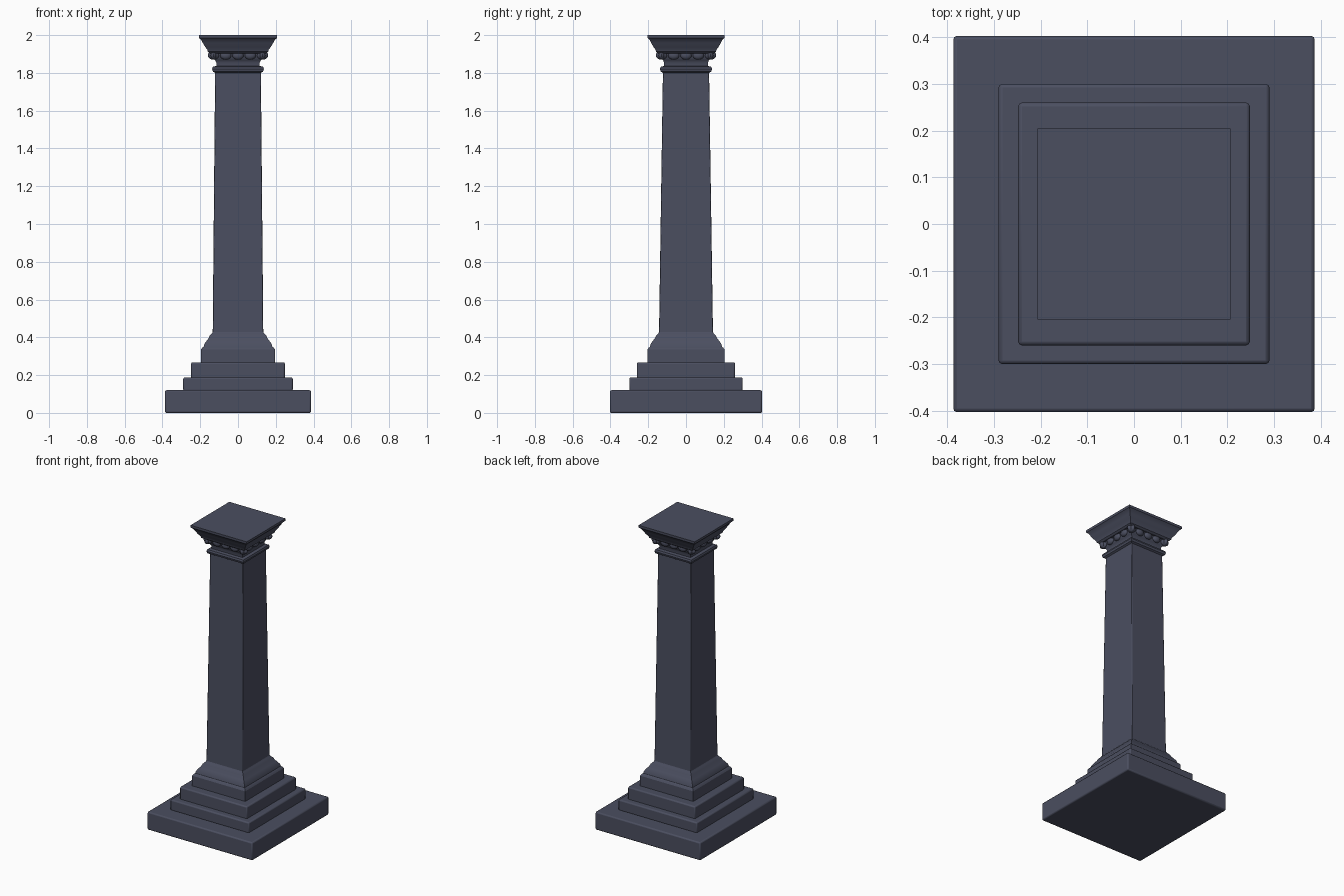
import bpy, bmesh
from mathutils import Matrix

cube = bpy.data.objects.get("Cube")
if cube:
    bpy.data.objects.remove(cube, do_unlink=True)

stone = bpy.data.materials.new("slate_stone")
stone.use_nodes = True
COLOR = (0.070, 0.077, 0.117, 1)
stone.diffuse_color = COLOR
stone.node_tree.nodes["Principled BSDF"].inputs["Base Color"].default_value = COLOR


def finish(name, bm, bevel=0.0):
    """Turn a bmesh into a stone object with softened edges."""
    bmesh.ops.recalc_face_normals(bm, faces=bm.faces)
    mesh = bpy.data.meshes.new(name)
    bm.to_mesh(mesh)
    bm.free()
    mesh.materials.append(stone)
    obj = bpy.data.objects.new(name, mesh)
    bpy.context.collection.objects.link(obj)
    if bevel:
        mod = obj.modifiers.new("Soft edges", "BEVEL")
        mod.width = bevel
        mod.segments = 2
    bpy.ops.object.select_all(action="DESELECT")
    obj.select_set(True)
    bpy.context.view_layer.objects.active = obj
    bpy.ops.object.shade_smooth_by_angle()
    return obj


def square_loft(name, profile, bevel=0.0):
    """Stack rectangular rings given as (half x, half y, z) and skin them."""
    bm = bmesh.new()
    rings = [[bm.verts.new((sx * x, sy * y, z))
              for sx, sy in ((-1, -1), (1, -1), (1, 1), (-1, 1))]
             for x, y, z in profile]
    for low, high in zip(rings, rings[1:]):
        for i in range(4):
            j = (i + 1) % 4
            bm.faces.new((low[i], low[j], high[j], high[i]))
    bm.faces.new(rings[0][::-1])
    bm.faces.new(rings[-1])
    return finish(name, bm, bevel)


# Stepped pedestal
for name, x, y, bottom, top in (
        ("plinth", 0.387, 0.403, 0, 0.12),
        ("lower_step", 0.29, 0.30, 0.115, 0.188),
        ("upper_step", 0.248, 0.26, 0.18, 0.268)):
    square_loft(name, [(x, y, bottom), (x, y, top)], 0.008)

# Base block with a hollow curve up to the shaft
square_loft("base_moulding", [
    (0.196, 0.204, 0.26), (0.196, 0.204, 0.335), (0.19, 0.198, 0.345),
    (0.182, 0.191, 0.35), (0.178, 0.187, 0.365), (0.164, 0.173, 0.385),
    (0.156, 0.165, 0.395), (0.149, 0.158, 0.41), (0.137, 0.146, 0.422),
    (0.133, 0.142, 0.43)])

# Tapered shaft
square_loft("shaft", [(0.134, 0.143, 0.41), (0.121, 0.122, 1.82)], 0.004)

# Collar and neck below the capital
square_loft("collar", [
    (0.121, 0.122, 1.8), (0.133, 0.134, 1.807), (0.137, 0.138, 1.82),
    (0.133, 0.134, 1.832), (0.115, 0.116, 1.837)])
square_loft("neck", [
    (0.115, 0.116, 1.83), (0.115, 0.116, 1.855), (0.122, 0.122, 1.868),
    (0.128, 0.128, 1.875), (0.135, 0.135, 1.9), (0.14, 0.14, 1.92)])

# Row of rounded beads around the underside of the capital
bm = bmesh.new()
COUNT = 5
for side in range(4):
    turn = Matrix.Rotation(side * 1.5707963, 4, "Z")
    for i in range(COUNT):
        along = -0.13 + 0.26 * i / (COUNT - 1)
        place = Matrix.Translation((along, -0.13, 1.893))
        bmesh.ops.create_uvsphere(
            bm, u_segments=16, v_segments=10, radius=1,
            matrix=turn @ place @ Matrix.Diagonal((0.03, 0.017, 0.023, 1)))
finish("capital_beads", bm)

# Flared capital with a flat top
square_loft("capital", [
    (0.148, 0.147, 1.903), (0.16, 0.159, 1.912), (0.162, 0.161, 1.922),
    (0.173, 0.172, 1.937), (0.186, 0.184, 1.958), (0.195, 0.193, 1.975),
    (0.206, 0.203, 1.984), (0.207, 0.204, 2.0)])
